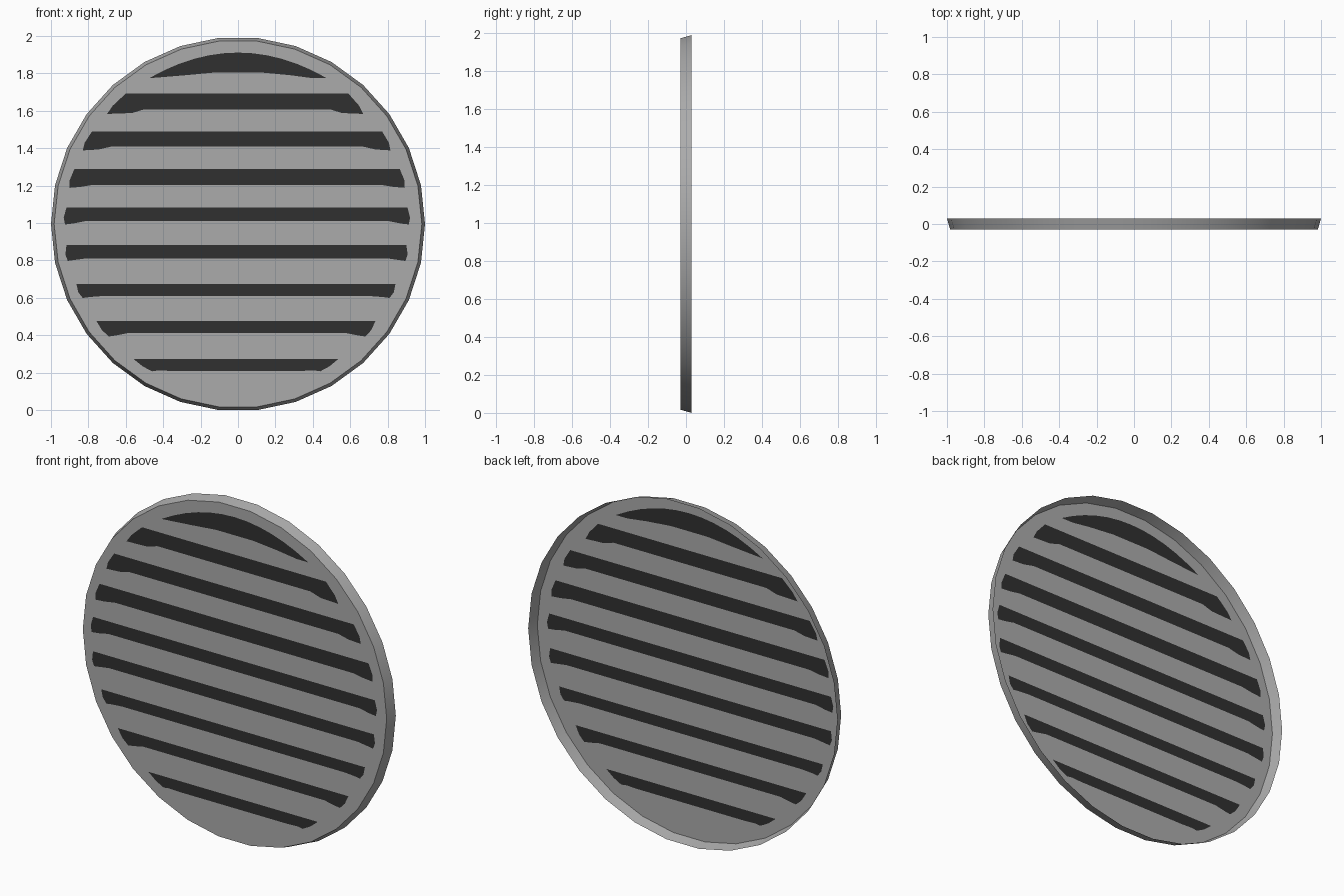
import bpy, bmesh, math
from mathutils import Vector
from mathutils.geometry import delaunay_2d_cdt

if "Cube" in bpy.data.objects:
    bpy.data.objects.remove(bpy.data.objects["Cube"])

def material(name, v):
    m = bpy.data.materials.new(name)
    m.diffuse_color = (v, v, v, 1)
    m.use_nodes = True
    m.node_tree.nodes["Principled BSDF"].inputs["Base Color"].default_value = m.diffuse_color
    return m

grey = material("mid grey", 0.41)
dark = material("charcoal", 0.030)

def make_object(name, bm, mats):
    me = bpy.data.meshes.new(name)
    bm.to_mesh(me)
    bm.free()
    for m in mats:
        me.materials.append(m)
    ob = bpy.data.objects.new(name, me)
    bpy.context.collection.objects.link(ob)
    return ob

# Open shallow dish: 30 sides, face at the front, flared wall, no back
SIDES, HALF, FRONT_R = 30, 0.03, 0.983
CZ = math.cos(math.pi / SIDES)

def ring(r):
    return [(r * math.cos(math.tau * i / SIDES),
             CZ + r * math.sin(math.tau * i / SIDES)) for i in range(SIDES)]

# Flared rim wall
bm = bmesh.new()
a = [bm.verts.new((x, -HALF, z)) for x, z in ring(FRONT_R)]
b = [bm.verts.new((x, HALF, z)) for x, z in ring(1.0)]
for i in range(SIDES):
    j = (i + 1) % SIDES
    bm.faces.new((a[i], b[i], b[j], a[j]))
for f in bm.faces:
    f.normal_update()
    c = f.calc_center_median() - Vector((0, 0, CZ))
    if f.normal.dot(c) < 0:
        f.normal_flip()
rim = make_object("rim_wall", bm, [grey])
bpy.context.view_layer.objects.active = rim
rim.select_set(True)
bpy.ops.object.shade_smooth_by_angle(angle=math.radians(30))
rim.select_set(False)

# Slat bands: top z, top left x, top right x, tip z, tip left x, tip right x, bottom z
BANDS = [
    (1.692, -0.60, 0.59, 1.583, -0.70, 0.67, 1.608),
    (1.490, -0.78, 0.77, 1.388, -0.83, 0.815, 1.408),
    (1.288, -0.875, 0.865, 1.188, -0.90, 0.89, 1.204),
    (1.083, -0.917, 0.906, 0.992, -0.925, 0.913, 1.010),
    (0.882, -0.917, 0.900, 0.797, -0.91, 0.895, 0.811),
    (0.674, -0.864, 0.842, 0.599, -0.83, 0.81, 0.609),
    (0.476, -0.757, 0.735, 0.393, -0.69, 0.68, 0.411),
    (0.273, -0.559, 0.537, 0.207, -0.46, 0.44, 0.209),
]
bands = []
for zt, tl, tr, ze, el, er, zb in BANDS:
    zm = zt * 0.4 + ze * 0.6
    bl, br = max(tl, el), min(tr, er)
    bands.append([
        (tl, zt), (tr, zt), (tr * 0.4 + er * 0.6 + 0.010, zm), (er, ze),
        (br - 0.035, ze + 0.005), (br - 0.10, zb), (bl + 0.10, zb),
        (bl + 0.035, ze + 0.005), (el, ze), (tl * 0.4 + el * 0.6 - 0.010, zm)])

# Crescent at the top
arc = [(0.475 * t / 6, 1.911 - 0.137 * (t / 6) ** 2) for t in range(-6, 7)]
bands.append(arc + [(0.40, 1.774), (0.28, 1.790), (0.12, 1.805),
                    (-0.12, 1.805), (-0.28, 1.790)])

# Front sheet with the bands cut in as dark faces (outlines anticlockwise)
points, loops = [], []
for o in [ring(FRONT_R)] + [p[::-1] for p in bands]:
    loops.append(list(range(len(points), len(points) + len(o))))
    points += [Vector(p) for p in o]
verts, _, faces, _, _, origin = delaunay_2d_cdt(points, [], loops, 1, 1e-5)
bm = bmesh.new()
vs = [bm.verts.new((p.x, -HALF, p.y)) for p in verts]
for f, src in zip(faces, origin):
    face = bm.faces.new([vs[i] for i in f])
    face.normal_update()
    if face.normal.y > 0:
        face.normal_flip()
    face.material_index = 1 if any(s > 0 for s in src) else 0
make_object("slotted_face", bm, [grey, dark])
